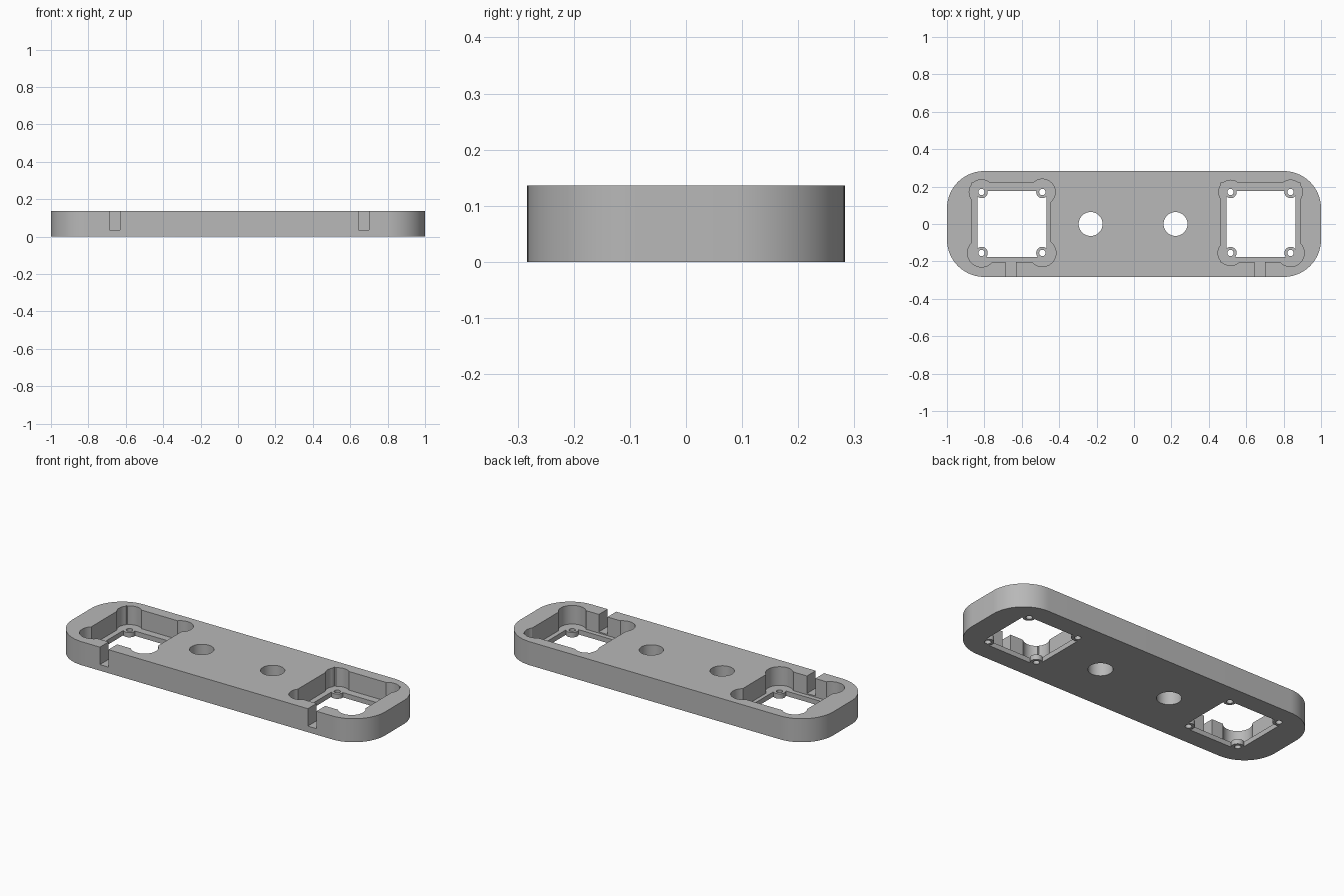
import bpy, bmesh, math

cube = bpy.data.objects.get("Cube")
if cube:
    bpy.data.objects.remove(cube, do_unlink=True)

H = 0.136          # plate thickness
LEDGE = 0.028      # pocket floor height
SLOT = 0.035       # cable slot floor height
OVER = 0.05        # cutter overshoot

grey = bpy.data.materials.new("plain grey")
grey.use_nodes = True
colour = (0.48, 0.48, 0.48, 1)
grey.diffuse_color = colour
grey.node_tree.nodes["Principled BSDF"].inputs["Base Color"].default_value = colour


def prism(name, points, z0, z1):
    """Extrude a flat outline between two heights."""
    bm = bmesh.new()
    base = bm.faces.new([bm.verts.new((x, y, z0)) for x, y in points])
    top = bmesh.ops.extrude_face_region(bm, geom=[base])["geom"]
    verts = [v for v in top if isinstance(v, bmesh.types.BMVert)]
    bmesh.ops.translate(bm, verts=verts, vec=(0, 0, z1 - z0))
    bmesh.ops.recalc_face_normals(bm, faces=bm.faces)
    mesh = bpy.data.meshes.new(name)
    bm.to_mesh(mesh)
    bm.free()
    mesh.materials.append(grey)
    obj = bpy.data.objects.new(name, mesh)
    bpy.context.collection.objects.link(obj)
    return obj


def arc(cx, cy, r, start, sweep, steps):
    return [(cx + r * math.cos(start + sweep * i / steps),
             cy + r * math.sin(start + sweep * i / steps)) for i in range(steps + 1)]


def box(name, x0, x1, y0, y1, z0, z1):
    return prism(name, [(x0, y0), (x1, y0), (x1, y1), (x0, y1)], z0, z1)


def disc(name, x, y, r, z0, z1, steps=48):
    return prism(name, arc(x, y, r, 0, math.tau, steps)[:-1], z0, z1)


def combine(target, tool, operation="DIFFERENCE"):
    """Apply a boolean and discard the tool."""
    tool.hide_render = True
    mod = target.modifiers.new("cut", "BOOLEAN")
    mod.operation = operation
    mod.solver = "EXACT"
    mod.object = tool
    bpy.ops.object.select_all(action="DESELECT")
    bpy.context.view_layer.objects.active = target
    target.select_set(True)
    bpy.ops.object.modifier_apply(modifier=mod.name)
    bpy.data.objects.remove(tool, do_unlink=True)


# Plate with rounded corners
outline = []
for k, (sx, sy) in enumerate([(1, 1), (-1, 1), (-1, -1), (1, -1)]):
    outline += arc(sx * 0.8, sy * 0.083, 0.2, k * math.pi / 2, math.pi / 2, 24)
plate = prism("mounting_plate", outline, 0, H)

# Round centre holes
for x in (-0.232, 0.222):
    combine(plate, disc("centre_hole", x, 0, 0.064, -OVER, H + OVER))

# Pockets: outer x range, opening x range, screw x positions, slot x range, ear radii
pockets = [
    ((-0.868, -0.446), (-0.837, -0.468), (-0.815, -0.49), (-0.686, -0.632),
     (0.075, 0.073, 0.066, 0.069)),
    ((0.463, 0.89), (0.495, 0.864), (0.516, 0.837), (0.645, 0.7),
     (0.067, 0.073, 0.063, 0.064)),
]
for outer, inner, screw_x, slot, ears in pockets:
    screws = [(x, y) for y in (-0.155, 0.171) for x in screw_x]

    # Recess with a rounded ear at each screw
    recess = box("recess", *outer, -0.203, 0.219, LEDGE, H + OVER)
    for (x, y), r in zip(screws, ears):
        combine(recess, disc("ear", x, y, r, LEDGE, H + OVER), "UNION")
    combine(plate, recess)

    # Window through the floor, leaving screw bosses in the corners
    window = box("window", *inner, -0.177, 0.176, -OVER, LEDGE + OVER)
    for x, y in screws:
        combine(window, disc("boss", x, y, 0.033, -2 * OVER, H, 32))
    combine(plate, window)

    # Screw holes
    for x, y in screws:
        combine(plate, disc("screw_hole", x, y, 0.017, -OVER, LEDGE + OVER, 24))

    # Cable slot to the front edge
    combine(plate, box("cable_slot", *slot, -0.35, -0.19, SLOT, H + OVER))

# Smooth curves, crisp edges
bpy.ops.object.select_all(action="DESELECT")
plate.select_set(True)
bpy.context.view_layer.objects.active = plate
bpy.ops.object.shade_smooth_by_angle(angle=math.radians(30))
